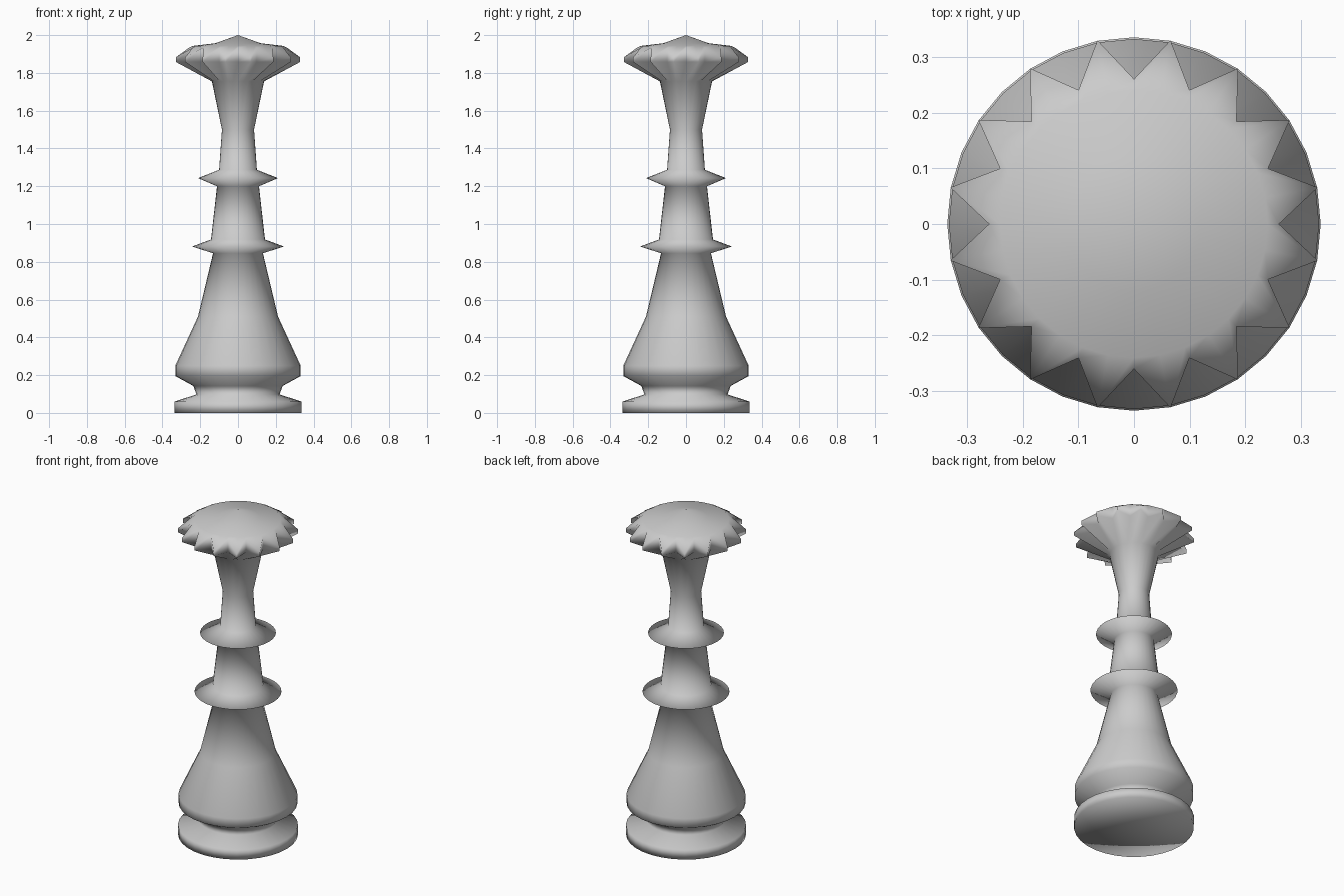
import bpy, bmesh
from math import cos, sin, pi

if "Cube" in bpy.data.objects:
    bpy.data.objects.remove(bpy.data.objects["Cube"])

SEG = 32

# Turned profile from foot to crown: (radius, z) or (tip r, tip z, notch r, notch z)
profile = [
    # foot and groove
    (0.335, 0.0), (0.335, 0.06), (0.22, 0.098), (0.237, 0.143),
    # flared body
    (0.332, 0.195), (0.332, 0.25), (0.212, 0.51), (0.132, 0.845),
    # lower collar
    (0.243, 0.881), (0.143, 0.918),
    # upper collar
    (0.111, 1.20), (0.212, 1.243), (0.10, 1.287),
    # neck
    (0.085, 1.50), (0.138, 1.755),
    # toothed crown rim
    (0.336, 1.858, 0.26, 1.858), (0.336, 1.882, 0.26, 1.933),
    # domed top
    (0.24, 1.943), (0.12, 1.957),
]


def ring(bm, p):
    """One ring of the lathe; crown rings pull every second vertex inwards."""
    verts = []
    for i in range(SEG):
        r, z = (p[0], p[1]) if i % 2 else (p[-2], p[-1])
        a = 2 * pi * i / SEG
        verts.append(bm.verts.new((r * cos(a), r * sin(a), z)))
    return verts


bm = bmesh.new()
rings = [ring(bm, p) for p in profile]
for lo, hi in zip(rings, rings[1:]):
    for i in range(SEG):
        j = (i + 1) % SEG
        bm.faces.new((lo[i], lo[j], hi[j], hi[i]))

# pointed top and flat underside
top = bm.verts.new((0, 0, 2.0))
bottom = bm.verts.new((0, 0, 0))
for i in range(SEG):
    j = (i + 1) % SEG
    bm.faces.new((rings[-1][i], rings[-1][j], top))
    bm.faces.new((rings[0][j], rings[0][i], bottom))

# smooth shading over the whole turned piece
for f in bm.faces:
    f.smooth = True
mesh = bpy.data.meshes.new("turned_chess_piece")
bm.to_mesh(mesh)
bm.free()
bpy.context.collection.objects.link(bpy.data.objects.new("turned_chess_piece", mesh))
